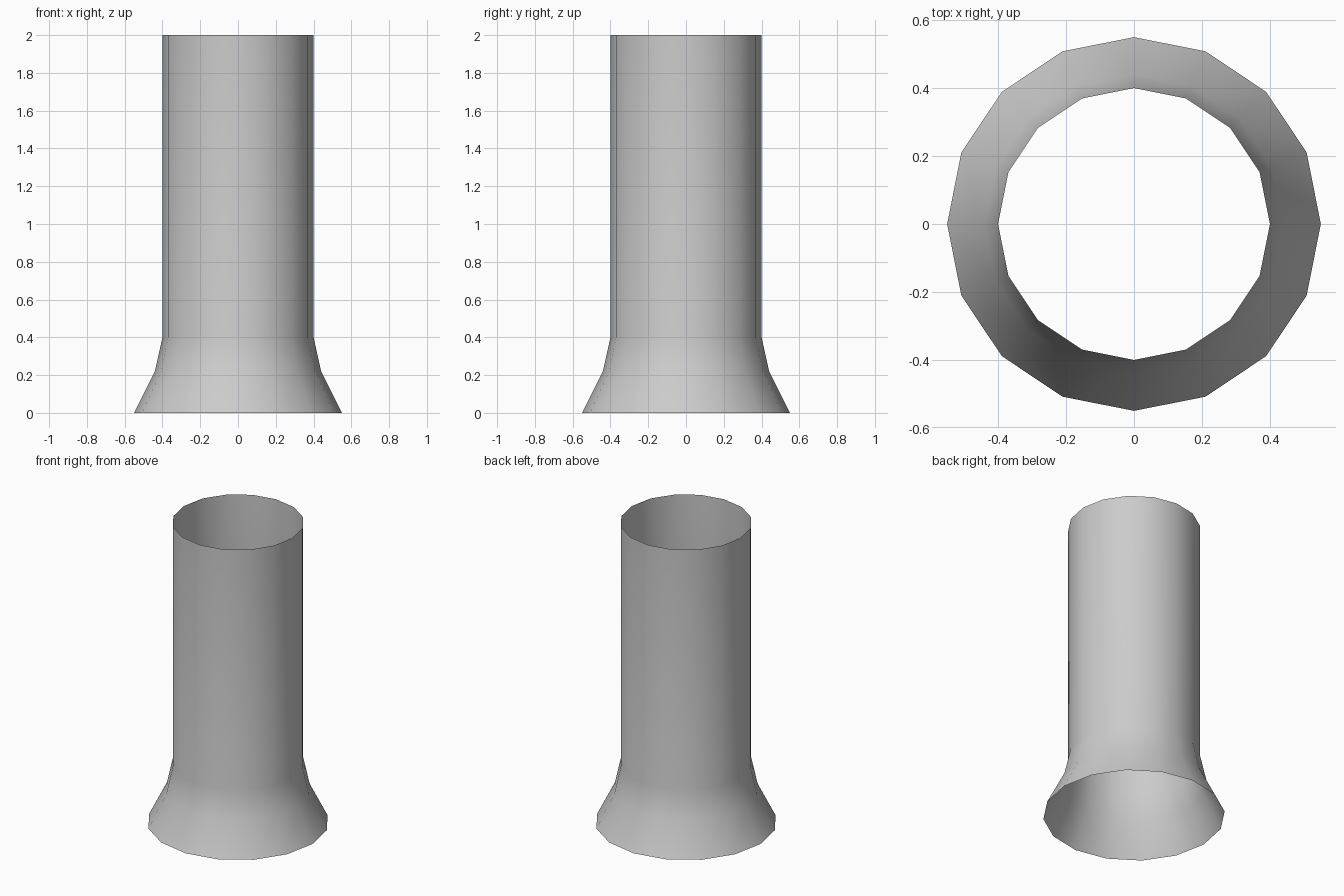
import bpy, bmesh, math

if "Cube" in bpy.data.objects:
    bpy.data.objects.remove(bpy.data.objects["Cube"])

SIDES = 16
# Profile of the tube wall: (radius, height)
PROFILE = [(0.55, 0.0), (0.44, 0.22), (0.40, 0.40), (0.40, 2.0)]

# Open, single-walled pipe with a flared foot
bm = bmesh.new()
rings = []
for r, z in PROFILE:
    rings.append([bm.verts.new((r * math.cos(math.tau * i / SIDES),
                                r * math.sin(math.tau * i / SIDES), z))
                  for i in range(SIDES)])
for low, high in zip(rings, rings[1:]):
    for i in range(SIDES):
        j = (i + 1) % SIDES
        face = bm.faces.new((low[i], low[j], high[j], high[i]))
        face.smooth = True

mesh = bpy.data.meshes.new("flared_pipe")
bm.to_mesh(mesh)
bm.free()
pipe = bpy.data.objects.new("flared_pipe", mesh)
bpy.context.collection.objects.link(pipe)
